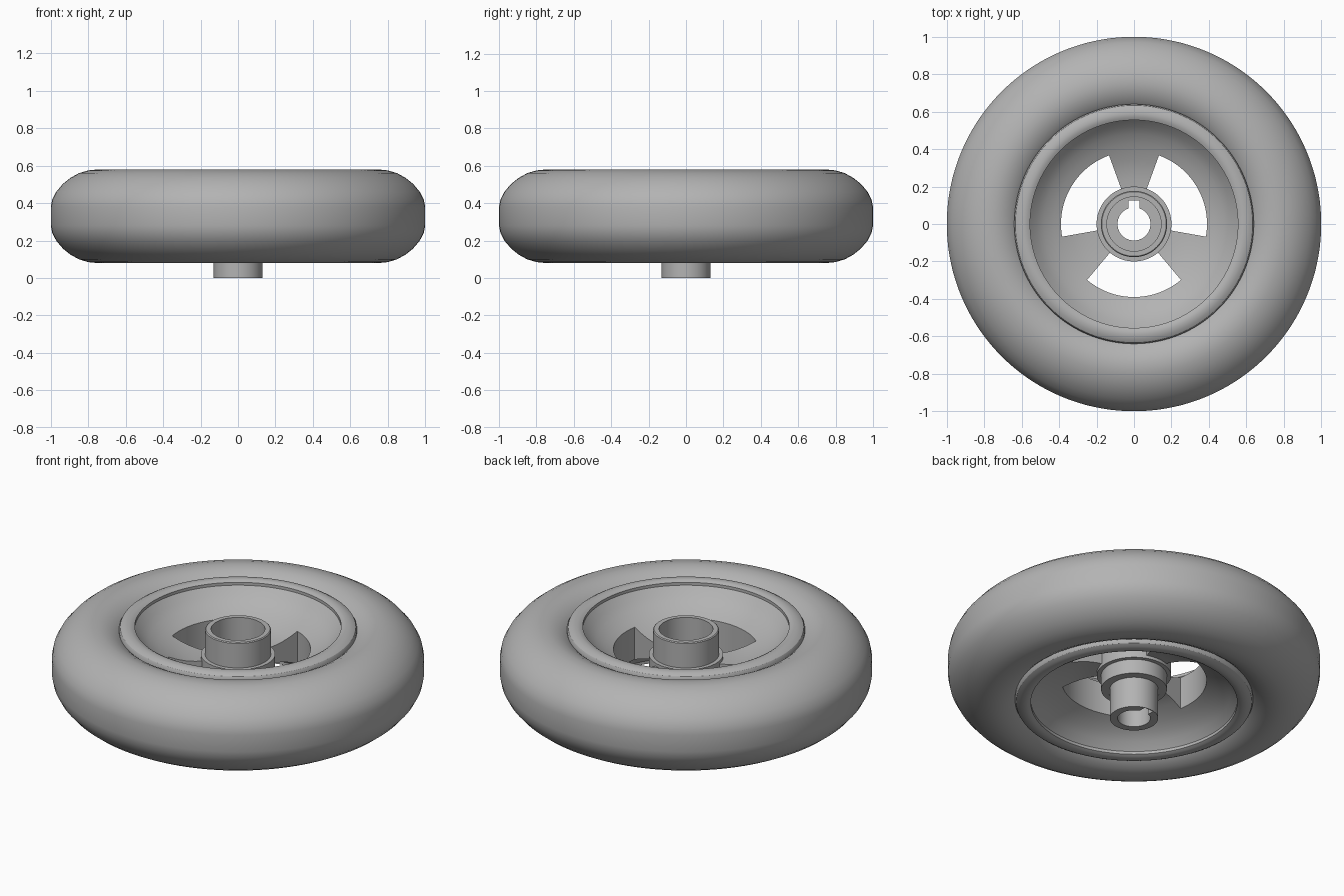
import bpy
import bmesh
from math import cos, sin, radians

MID = 0.33      # height of the wheel's mid plane
SEGS = 144

cube = bpy.data.objects.get("Cube")
if cube:
    bpy.data.objects.remove(cube)

grey = bpy.data.materials.new("plain_grey")
grey.use_nodes = True
colour = (0.45, 0.45, 0.45, 1)
grey.diffuse_color = colour
grey.node_tree.nodes["Principled BSDF"].inputs["Base Color"].default_value = colour


def mirrored(points):
    """Close a half profile by reflecting it below the mid plane."""
    return points + [(r, 2 * MID - z) for r, z in reversed(points)]


def sweep(bm, profile, segment, closed=True):
    """Sweep a profile of (radius, height) through one segment of the circle."""
    step = 360 / SEGS
    rings = []
    for i in (segment, segment + 1):
        a = radians((i % SEGS) * step)
        rings.append([bm.verts.new((r * cos(a), r * sin(a), z)) for r, z in profile])
    a, b = rings
    for j in range(len(profile) if closed else len(profile) - 1):
        k = (j + 1) % len(profile)
        bm.faces.new((a[j], b[j], b[k], a[k]))


def finish(bm, name):
    bmesh.ops.remove_doubles(bm, verts=bm.verts, dist=0.0001)
    rims = [e for e in bm.edges if e.is_boundary]
    if rims:
        bmesh.ops.holes_fill(bm, edges=rims, sides=0)
    bmesh.ops.recalc_face_normals(bm, faces=bm.faces)
    mesh = bpy.data.meshes.new(name)
    bm.to_mesh(mesh)
    bm.free()
    mesh.materials.append(grey)
    obj = bpy.data.objects.new(name, mesh)
    bpy.context.collection.objects.link(obj)
    return obj


def smooth(obj):
    bpy.ops.object.select_all(action='DESELECT')
    obj.select_set(True)
    bpy.context.view_layer.objects.active = obj
    bpy.ops.object.shade_smooth_by_angle(angle=radians(30))


def lathe(name, profile):
    bm = bmesh.new()
    for i in range(SEGS):
        sweep(bm, profile, i)
    return finish(bm, name)


# Tyre: fat rounded ring with a narrow straight tread
tyre = lathe("tyre", mirrored([
    (0.60, 0.49), (0.63, 0.525), (0.66, 0.549), (0.70, 0.569), (0.75, 0.58),
    (0.80, 0.575), (0.85, 0.56), (0.895, 0.535), (0.935, 0.503),
    (0.97, 0.462), (0.992, 0.42), (1.0, 0.38)]))
smooth(tyre)

# Rim and dished web, with three windows between the spokes
rim_profile = mirrored([
    (0.39, 0.426), (0.43, 0.444), (0.48, 0.473), (0.52, 0.505), (0.555, 0.545),
    (0.555, 0.562), (0.57, 0.57), (0.59, 0.573), (0.615, 0.568),
    (0.633, 0.558), (0.64, 0.545), (0.64, 0.49)])
spoke_profile = mirrored([
    (0.19, 0.376), (0.24, 0.381), (0.29, 0.39), (0.34, 0.405), (0.39, 0.426)])
half = len(spoke_profile) // 2
spoke_profile = spoke_profile[half:] + spoke_profile[:half]   # open at the rim

bm = bmesh.new()
for i in range(SEGS):
    angle = (i + 0.5) * 360 / SEGS
    in_window = (angle + 10) % 120 < 80
    sweep(bm, rim_profile, i, closed=in_window)
    if not in_window:
        sweep(bm, spoke_profile, i, closed=False)
smooth(finish(bm, "rim_and_spokes"))

# Hub tube with a collar where the spokes meet it
smooth(lathe("hub", [
    (0.145, 0.18), (0.177, 0.18), (0.177, 0.265), (0.2, 0.265), (0.2, 0.395),
    (0.177, 0.395), (0.177, 0.54), (0.172, 0.545), (0.145, 0.545)]))

# Flanged sleeve below the hub, bored for an axle
sleeve = lathe("axle_sleeve", [
    (0.088, 0), (0.13, 0), (0.13, 0.181), (0.16, 0.181), (0.16, 0.22), (0.088, 0.22)])

# Keyway cut along the back of the bore
bpy.ops.mesh.primitive_cube_add(size=1, location=(0, 0.085, 0.11))
cutter = bpy.context.object
cutter.name = "keyway_cutter"
cutter.scale = (0.06, 0.08, 0.4)
cutter.hide_render = True
bpy.context.view_layer.objects.active = sleeve
cut = sleeve.modifiers.new("keyway", 'BOOLEAN')
cut.operation = 'DIFFERENCE'
cut.solver = 'EXACT'
cut.object = cutter
bpy.ops.object.modifier_apply(modifier=cut.name)
bpy.data.objects.remove(cutter)
smooth(sleeve)
